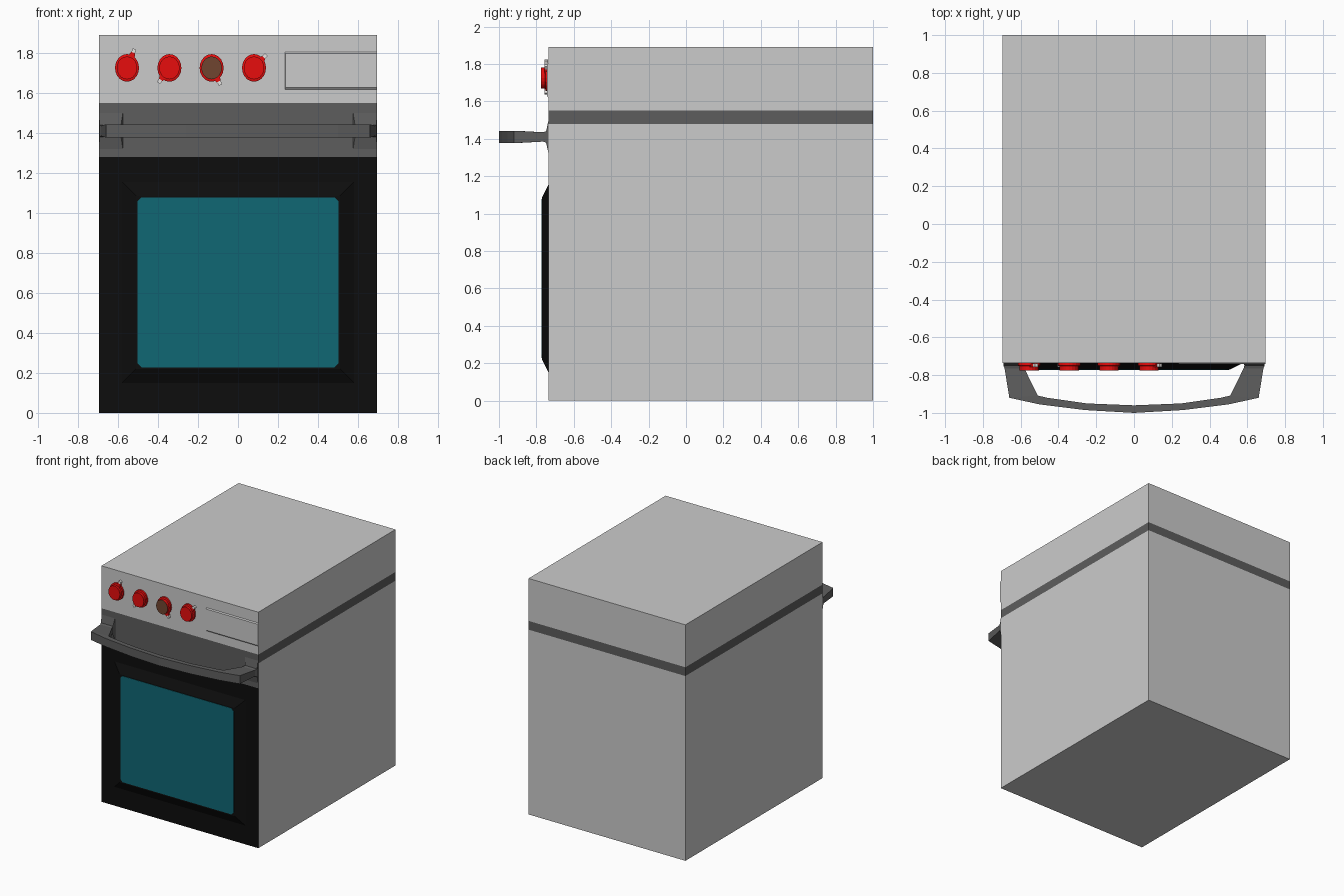
import bpy, bmesh, math
from mathutils import Matrix, Vector

if "Cube" in bpy.data.objects:
    bpy.data.objects.remove(bpy.data.objects["Cube"])


def material(name, r, g, b):
    m = bpy.data.materials.new(name)
    m.diffuse_color = (r, g, b, 1)
    m.use_nodes = True
    m.node_tree.nodes["Principled BSDF"].inputs["Base Color"].default_value = m.diffuse_color
    return m


GREY = material("light_grey", 0.60, 0.60, 0.60)
DARK = material("dark_grey", 0.11, 0.11, 0.11)
BLACK = material("black", 0.004, 0.004, 0.004)
TEAL = material("teal_glass", 0.005, 0.135, 0.175)
RED = material("red", 0.80, 0.004, 0.004)
BROWN = material("brown", 0.16, 0.06, 0.03)
WHITE = material("white", 0.80, 0.78, 0.76)

W, FRONT, BACK, TOP = 0.695, -0.735, 1.0, 1.89


def finish(name, bm, mats):
    bmesh.ops.recalc_face_normals(bm, faces=bm.faces)
    me = bpy.data.meshes.new(name)
    bm.to_mesh(me)
    bm.free()
    for m in mats:
        me.materials.append(m)
    ob = bpy.data.objects.new(name, me)
    bpy.context.collection.objects.link(ob)
    return ob


def loft(bm, rings, mat=0):
    """Skin a row of equal-length point rings and cap both ends."""
    vs = [[bm.verts.new(p) for p in r] for r in rings]
    n = len(vs[0])
    faces = [bm.faces.new((a[i], a[(i + 1) % n], b[(i + 1) % n], b[i]))
             for a, b in zip(vs, vs[1:]) for i in range(n)]
    faces += [bm.faces.new(vs[0]), bm.faces.new(vs[-1])]
    for f in faces:
        f.material_index = mat
    return faces


def rect(x0, x1, z0, z1, y):
    return [(x0, y, z0), (x1, y, z0), (x1, y, z1), (x0, y, z1)]


# Body: box cut into bands, coloured by height and direction
bm = bmesh.new()
loft(bm, [rect(-W, W, 0, TOP, FRONT), rect(-W, W, 0, TOP, BACK)])
for z in (1.28, 1.48, 1.55):
    bmesh.ops.bisect_plane(bm, geom=bm.verts[:] + bm.edges[:] + bm.faces[:],
                           plane_co=(0, 0, z), plane_no=(0, 0, 1))
bmesh.ops.recalc_face_normals(bm, faces=bm.faces)
for f in bm.faces:
    z = f.calc_center_median().z
    if abs(f.normal.z) > 0.5:
        continue
    if 1.48 < z < 1.55:
        f.material_index = 1
    elif f.normal.y < -0.5 and z < 1.48:
        f.material_index = 1 if z > 1.28 else 2
finish("oven_body", bm, [GREY, DARK, BLACK])

# Raised door frame with sloped edges
bm = bmesh.new()
loft(bm, [rect(-0.58, 0.58, 0.15, 1.155, FRONT),
          rect(-0.51, 0.51, 0.22, 1.085, -0.77)])
finish("door_frame", bm, [BLACK])

# Window plate with clipped corners
bm = bmesh.new()
c = 0.02
outline = []
for sx, sz in ((-1, -1), (1, -1), (1, 1), (-1, 1)):
    x, z = sx * 0.502, 0.653 + sz * 0.425
    pair = [(x, z - sz * c), (x - sx * c, z)]
    outline += pair if sx * sz > 0 else pair[::-1]
loft(bm, [[(x, y, z) for x, z in outline] for y in (-0.769, -0.773)])
finish("door_window", bm, [TEAL])

# Handle: bowed bar with two flared posts, half listed and mirrored
# outer x, outer y, inner x, inner y, half height
half = [(0.00, -1.000, 0.00, -0.960, 0.033),
        (0.26, -0.985, 0.25, -0.950, 0.033),
        (0.50, -0.955, 0.46, -0.920, 0.033),
        (0.66, -0.920, 0.51, -0.908, 0.033),
        (0.685, -0.765, 0.58, -0.765, 0.025),
        (0.692, -0.748, 0.585, -0.748, 0.030),
        (0.692, -0.734, 0.575, -0.734, 0.095)]
stations = [(-a, b, -c2, d, h) for a, b, c2, d, h in half[:0:-1]] + half
bm = bmesh.new()
loft(bm, [[(ox, oy, 1.41 - h), (ox, oy, 1.41 + h), (ix, iy, 1.41 + h), (ix, iy, 1.41 - h)]
          for ox, oy, ix, iy, h in stations])
finish("door_handle", bm, [DARK])


# Knobs: flange, cap and a pointer with a white tip
def ellipse(cx, cz, rx, rz, y, n=20):
    return [(cx + rx * math.cos(math.tau * i / n), y,
             cz + rz * math.sin(math.tau * i / n)) for i in range(n)]


def knob(name, cx, dx, dz, face):
    cz = 1.725
    bm = bmesh.new()
    loft(bm, [ellipse(cx, cz, *r) for r in ((0.06, 0.069, FRONT), (0.06, 0.069, -0.75),
                                            (0.051, 0.057, -0.753), (0.051, 0.057, -0.775))])
    bm.faces.ensure_lookup_table()
    bm.faces[-1].material_index = 1
    d = Vector((dx, 0, dz))
    length = d.length
    d.normalize()
    side = Vector((d.z, 0, -d.x))

    def section(t, w):
        p = Vector((cx, 0, cz)) + d * t
        return [p + side * s * w + Vector((0, y, 0))
                for s, y in ((-1, -0.738), (1, -0.738), (1, -0.757), (-1, -0.757))]
    loft(bm, [section(0.03, 0.024), section(length - 0.02, 0.011)])
    loft(bm, [section(length - 0.02, 0.010), section(length, 0.009)], 2)
    finish(name, bm, [RED, face, WHITE])


for i, (cx, dx, dz, face) in enumerate(((-0.555, 0.038, 0.095, RED),
                                        (-0.343, -0.055, -0.075, RED),
                                        (-0.132, 0.045, -0.085, BROWN),
                                        (0.080, 0.062, 0.067, RED))):
    knob(f"knob_{i + 1}", cx, dx, dz, face)

# Control panel plate with thin bevelled top and bottom edges
bm = bmesh.new()
loft(bm, [rect(0.235, W, 1.618, 1.804, FRONT),
          rect(0.237, W, 1.626, 1.796, -0.742)])
finish("control_plate", bm, [GREY])
